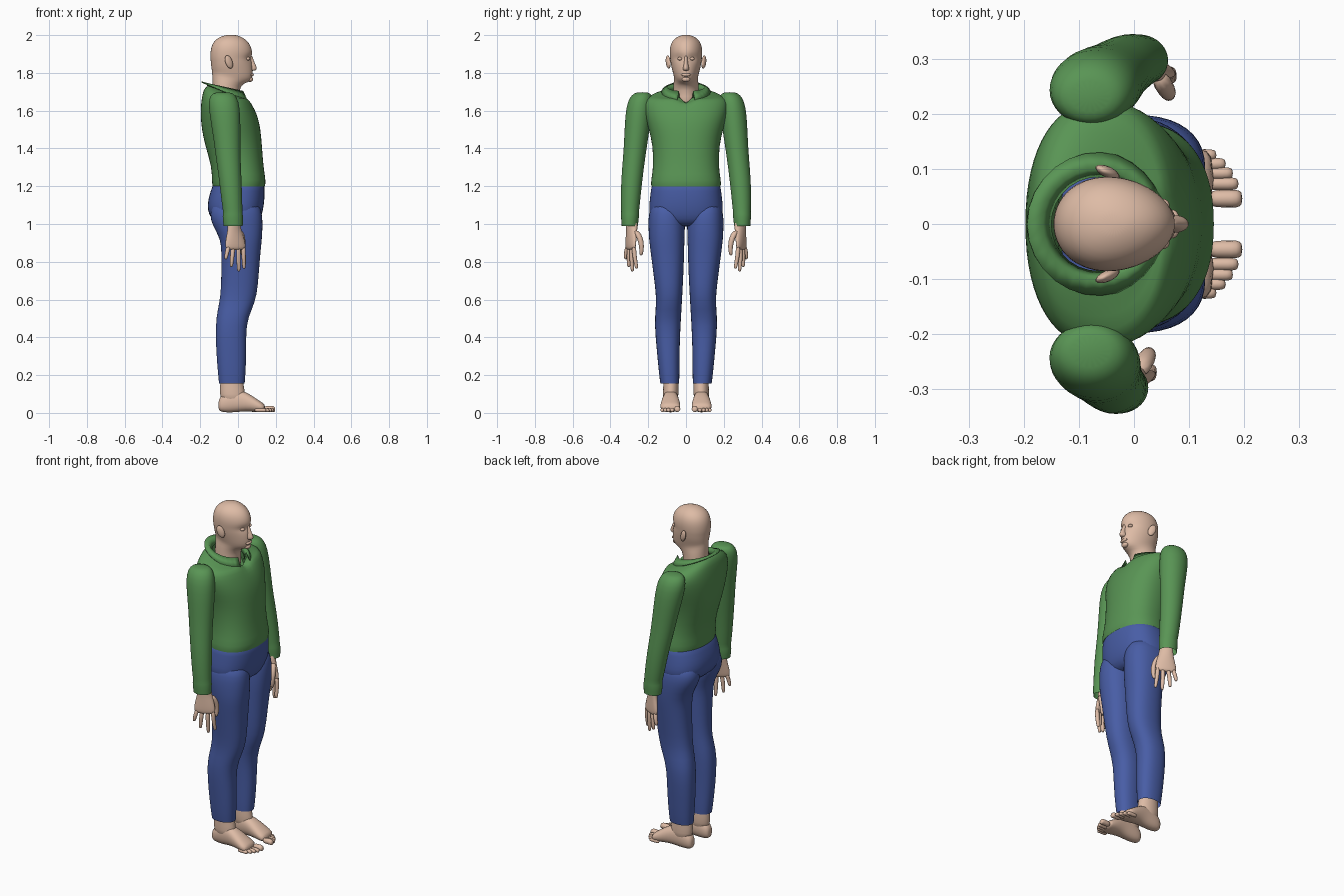
import bpy, bmesh, math
from math import sin, cos, pi


def material(name, color):
    m = bpy.data.materials.new(name)
    m.diffuse_color = (*color, 1)
    return m


SKIN = material("skin", (0.73, 0.50, 0.38))
GREEN = material("green_cloth", (0.10, 0.30, 0.09))
BLUE = material("blue_cloth", (0.065, 0.11, 0.38))


def finish(name, bm, mat, mirror=False, level=1):
    bmesh.ops.recalc_face_normals(bm, faces=bm.faces)
    me = bpy.data.meshes.new(name)
    bm.to_mesh(me)
    bm.free()
    me.materials.append(mat)
    for p in me.polygons:
        p.use_smooth = True
    ob = bpy.data.objects.new(name, me)
    bpy.context.collection.objects.link(ob)
    if mirror:
        ob.modifiers.new("mirror", "MIRROR").use_axis = (False, True, False)
    if level:
        ob.modifiers.new("round", "SUBSURF").levels = level
        ob.modifiers["round"].render_levels = level
    return ob


def loft(name, rings, mat, n=20, axis="z", e=2.0, caps=(True, True), taper=0.0,
         shear=0.0, mirror=False, shape=None):
    """Skin oval rings (pos, u0, u1, v0, v1, tilt) stacked along an axis."""
    bm = bmesh.new()
    rows = []
    for pos, u0, u1, v0, v1, *t in rings:
        tilt = t[0] if t else 0
        row = []
        for i in range(n):
            c, s = cos(2 * pi * i / n), sin(2 * pi * i / n)
            c = math.copysign(abs(c) ** (2 / e), c)
            s = math.copysign(abs(s) ** (2 / e), s)
            du = c * (u1 - u0) / 2
            u = (u0 + u1) / 2 + du
            v = (v0 + v1) / 2 + s * (v1 - v0) / 2 * (1 - taper * c) + shear * du
            co = (u, v, pos + tilt * du) if axis == "z" else (pos, u, v)
            row.append(bm.verts.new(shape(*co) if shape else co))
        rows.append(row)
    for a, b in zip(rows, rows[1:]):
        for i in range(n):
            j = (i + 1) % n
            bm.faces.new((a[i], a[j], b[j], b[i]))
    for row, cap in ((rows[0], caps[0]), (rows[-1], caps[1])):
        if cap:
            bm.faces.new(row)
    return finish(name, bm, mat, mirror)


def tube(name, pts, mat, **kw):
    """Finger-like tube through (x, y, z, radius) points."""
    return loft(name, [(z, x - r, x + r, y - r, y + r) for x, y, z, r in pts], mat, n=8, **kw)


def blob(name, loc, size, mat, mirror=False):
    bm = bmesh.new()
    bmesh.ops.create_uvsphere(bm, u_segments=14, v_segments=8, radius=1)
    for v in bm.verts:
        v.co = [l + s * c for l, s, c in zip(loc, size, v.co)]
    return finish(name, bm, mat, mirror, 0)


def sym(rows):
    """(z, back, front, half width, tilt) rows to full rings."""
    return [(z, b, f, -w, w, *t) for z, b, f, w, *t in rows]


# head and neck, with eye hollows pressed in
def sockets(x, y, z):
    d = ((abs(y) - 0.033) / 0.022) ** 2 + ((z - 1.876) / 0.016) ** 2
    return (x - 0.012 * math.exp(-d) if x > 0 else x, y, z)


loft("head", sym([
    (1.60, -.13, .015, .075), (1.68, -.133, .005, .068), (1.742, -.135, .012, .067, -.05),
    (1.77, -.137, .058, .062, -.2), (1.788, -.138, .078, .066, -.16), (1.815, -.14, .079, .073, -.03),
    (1.84, -.143, .076, .079), (1.862, -.145, .075, .082), (1.878, -.147, .071, .084),
    (1.90, -.147, .077, .086), (1.925, -.145, .074, .086), (1.955, -.136, .062, .08),
    (1.98, -.115, .038, .063), (1.995, -.085, .008, .038), (2.002, -.055, -.02, .014)]),
    SKIN, n=28, taper=.12, shape=sockets)
loft("nose", sym([(1.895, .05, .075, .008), (1.87, .05, .082, .009), (1.84, .05, .096, .013),
                  (1.822, .05, .104, .018), (1.81, .05, .093, .015)]), SKIN, n=10)
blob("lips", (.071, 0, 1.79), (.013, .026, .009), SKIN)
blob("chin", (.064, 0, 1.766), (.016, .022, .014), SKIN)
blob("eyes", (.052, .032, 1.875), (.013, .014, .009), SKIN, True)
ears = blob("ears", (-.048, .088, 1.858), (.02, .011, .035), SKIN, True)
for v in ears.data.vertices:
    v.co.x -= (v.co.z - 1.858) * .25
    v.co.y += (-.03 - v.co.x) * .35


# shirt body with a V neck
def vneck(x, y, z):
    if x > -.02 and abs(y) < .05:
        z = min(z, 1.63 + abs(y) * 1.5)
    return (x, y, z)


loft("shirt_body", sym([
    (1.198, -.134, .142, .184), (1.225, -.14, .149, .188), (1.30, -.138, .135, .172),
    (1.42, -.176, .127, .177), (1.50, -.192, .12, .197), (1.56, -.198, .108, .215),
    (1.62, -.198, .084, .228), (1.665, -.192, .06, .222), (1.688, -.183, .045, .17, -.25),
    (1.70, -.16, .03, .105, -.33)]), GREEN, n=32, e=2.3, caps=(False, False), shape=vneck)

# folded collar, open at the front
bm = bmesh.new()
grid = []
for i in range(25):
    a = math.radians(22 + 316 * i / 24)
    f, s = cos(a), sin(a)
    grid.append([bm.verts.new(p) for p in (
        (-.065 + .085 * f, .085 * s, 1.69 - .03 * f),
        (-.065 + .10 * f, .10 * s, 1.725 - .022 * f),
        (-.065 + .128 * f, .13 * s, 1.70 - .055 * f))])
for a, b in zip(grid, grid[1:]):
    for k in (0, 1):
        bm.faces.new((a[k], b[k], b[k + 1], a[k + 1]))
collar = finish("collar", bm, GREEN, level=0)
collar.modifiers.new("thickness", "SOLIDIFY").thickness = .006

# sleeves and hands; the left arm swings slightly forward
for side, label, swing in ((-1, "right", 0), (1, "left", .036)):
    def place(x, y, z, side=side, swing=swing):
        return (x + swing * min(1, max(0, (1.6 - z) / .55)), y * side, z)

    loft(label + "_sleeve", [
        (1.698, -.12, -.04, .20, .262), (1.685, -.145, -.015, .18, .287),
        (1.65, -.158, .005, .175, .310), (1.58, -.152, .014, .18, .323), (1.45, -.13, .014, .20, .328),
        (1.35, -.118, .014, .215, .334), (1.23, -.10, .02, .231, .345), (1.10, -.086, .024, .244, .346),
        (1.06, -.078, .024, .249, .343), (1.045, -.084, .028, .247, .346), (.99, -.077, .026, .254, .341)],
        GREEN, n=18, caps=(True, False), shape=place)
    loft(label + "_palm", [
        (1.03, -.055, .012, .26, .318), (.98, -.055, .015, .259, .314), (.95, -.06, .026, .264, .313),
        (.91, -.068, .038, .271, .313), (.88, -.07, .043, .275, .312), (.862, -.062, .038, .281, .307)],
        SKIN, n=14, shear=-.4, shape=place)
    fingers = [(.028, .032, .262, .762), (.002, .004, .284, .748),
               (-.025, -.035, .303, .772), (-.05, -.064, .319, .812)]
    for k, (bx, tx, ty, tz) in enumerate(fingers):
        by = .292 - .4 * (bx + .012)
        tube(f"{label}_finger_{k + 1}", [
            (bx, by, .89, .014), ((bx + tx) / 2, (by + ty) / 2 + .004, (.89 + tz) / 2, .0125),
            (tx, ty, tz + .012, .0105), (tx, ty, tz, .007)], SKIN, shape=place)
    tube(label + "_thumb", [(.008, .268, .97, .02), (.024, .242, .925, .018), (.028, .234, .88, .0135),
                            (.024, .237, .845, .0115), (.022, .238, .833, .007)], SKIN, shape=place)

# trousers
loft("trouser_hips", sym([
    (1.225, -.125, .134, .174), (1.20, -.136, .141, .184), (1.15, -.154, .142, .19),
    (1.10, -.163, .138, .196), (1.05, -.158, .128, .197), (1.005, -.12, .11, .16), (.985, -.06, .07, .08)]),
    BLUE, n=28, e=2.4)
loft("trouser_legs", [
    (1.13, -.13, .11, .025, .18), (1.05, -.155, .13, .006, .2), (.99, -.135, .132, .004, .2),
    (.92, -.093, .128, .007, .197), (.85, -.089, .12, .009, .188), (.75, -.089, .112, .012, .175),
    (.62, -.092, .102, .019, .158), (.55, -.108, .075, .023, .161), (.47, -.12, .042, .028, .168),
    (.33, -.117, .046, .034, .155), (.2, -.106, .04, .034, .143), (.155, -.101, .036, .036, .136)],
    BLUE, n=20, e=2.3, caps=(True, False), mirror=True)

# feet
loft("ankles", [(.24, -.09, .02, .042, .122), (.15, -.096, .03, .038, .12), (.10, -.098, .04, .038, .124),
                (.05, -.09, .04, .045, .12)], SKIN, n=16, mirror=True)
loft("feet", [
    (-.104, .065, .098, .02, .06), (-.094, .05, .112, .005, .09), (-.05, .043, .12, .0, .12),
    (.0, .04, .122, .004, .125), (.04, .036, .128, .008, .112), (.085, .03, .135, .004, .085),
    (.12, .029, .138, .003, .06), (.145, .032, .13, .006, .045)], SKIN, n=16, axis="x", e=2.3, mirror=True)
toes = [(.046, .197, .0175), (.073, .19, .0125), (.092, .18, .012), (.109, .167, .0115), (.125, .15, .0115)]
for k, (y, tip, r) in enumerate(toes):
    loft(f"toes_{k + 1}", [(x, y - q, y + q, .003, .003 + 2 * q) for x, q in (
        (tip - .065, r), (tip - .03, r), (tip - .01, r * 1.05), (tip, r * .75))],
        SKIN, n=8, axis="x", mirror=True)
